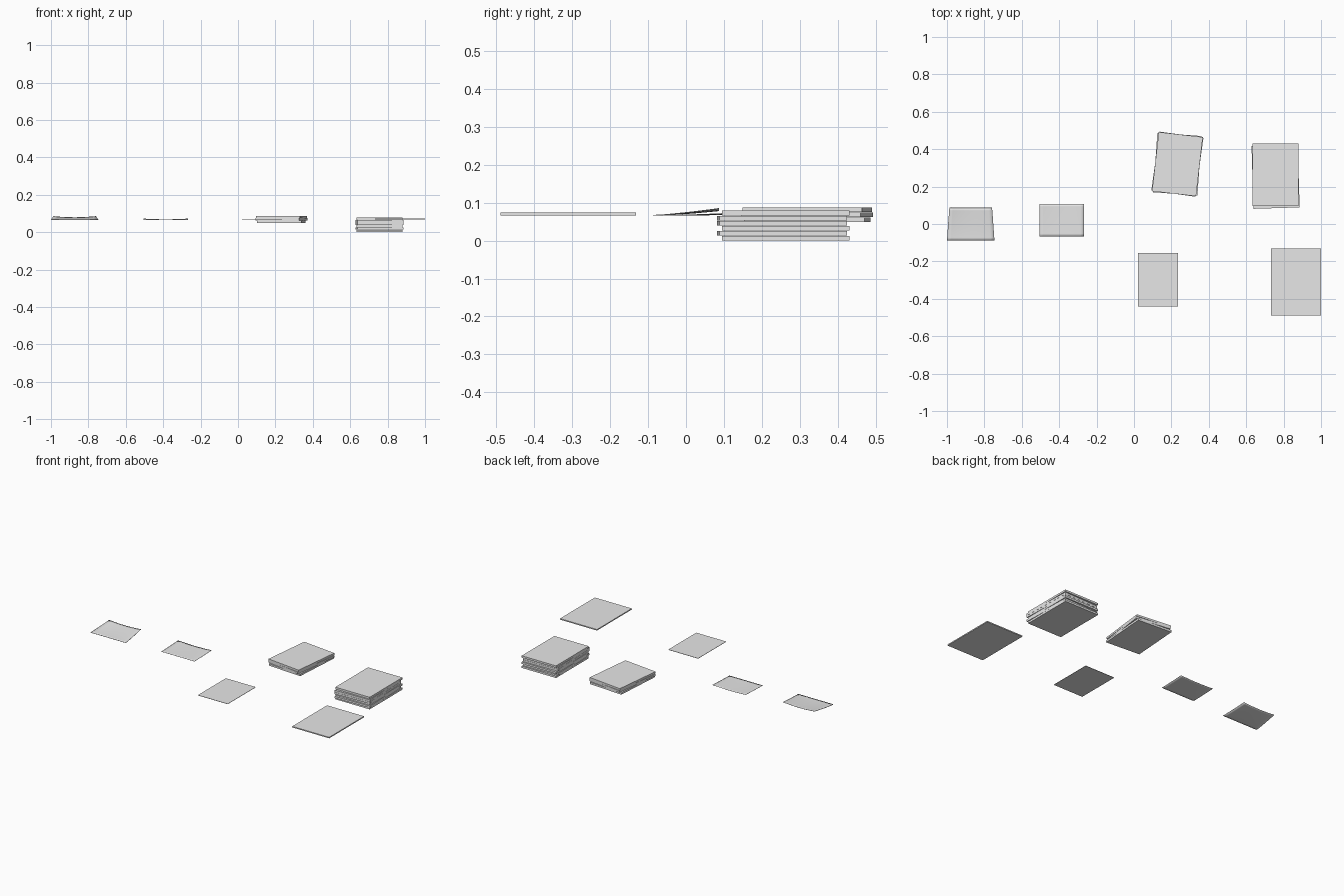
import bpy, bmesh
from math import radians
from mathutils import Matrix

cube = bpy.data.objects.get("Cube")
if cube:
    bpy.data.objects.remove(cube)

paper = bpy.data.materials.new("paper_grey")
paper.use_nodes = True
COLOUR = (0.8, 0.8, 0.8, 1)
paper.diffuse_color = COLOUR
paper.node_tree.nodes["Principled BSDF"].inputs["Base Color"].default_value = COLOUR


def finish(name, bm):
    mesh = bpy.data.meshes.new(name)
    bm.to_mesh(mesh)
    bm.free()
    mesh.materials.append(paper)
    obj = bpy.data.objects.new(name, mesh)
    bpy.context.collection.objects.link(obj)
    return obj


def slab(name, x, y, bottom, width, depth, thick, turn=0):
    """Flat rectangular block of paper, turned about the vertical."""
    bm = bmesh.new()
    bmesh.ops.create_cube(bm, size=1, matrix=Matrix.Diagonal((width, depth, thick, 1)))
    obj = finish(name, bm)
    obj.location = (x, y, bottom + thick / 2)
    obj.rotation_euler.z = radians(turn)
    return obj


def curled_sheet(name, x, y, width, depth, bottom, lift, sag, taper, thick):
    """Thin sheet whose back edge rises, dipping a little along the middle."""
    bm = bmesh.new()
    bmesh.ops.create_grid(bm, x_segments=12, y_segments=12, size=0.5)
    for v in bm.verts:
        u, t = v.co.x * 2, v.co.y + 0.5
        v.co.x *= width * (1 - taper * t)
        v.co.y *= depth
        v.co.z = lift * t ** 1.3 - sag * t * (1 - u * u)
    for f in bm.faces:
        f.smooth = True
    obj = finish(name, bm)
    obj.location = (x, y, bottom)
    mod = obj.modifiers.new("thickness", "SOLIDIFY")
    mod.thickness = thick
    mod.offset = 1
    return obj


# Tall stack: alternate bundles are slightly turned
PITCH = 0.0133
for i, turned in enumerate((False, True, False, True, True, False)):
    slab(f"tall_stack_bundle_{i + 1}", 0.757, 0.253 if turned else 0.263,
         i * PITCH, 0.247, 0.336, 0.0125, 1.8 if turned else 0)

# Short stack: three bundles fanned clockwise
for i, turn in enumerate((-4, -8, -6.5)):
    slab(f"short_stack_bundle_{i + 1}", 0.232, 0.32,
         0.049 + i * PITCH, 0.237, 0.318, 0.0125, turn)

# Loose flat sheets
slab("large_sheet", 0.866, -0.311, 0.067, 0.266, 0.358, 0.007)
slab("medium_sheet", 0.128, -0.298, 0.066, 0.215, 0.288, 0.002)

# Loose bent sheets
curled_sheet("small_sheet", -0.386, 0.021, 0.24, 0.174, 0.066, 0.006, 0.004, 0, 0.001)
curled_sheet("curled_sheet", -0.873, 0, 0.254, 0.174, 0.066, 0.018, 0.006, 0.1, 0.002)
